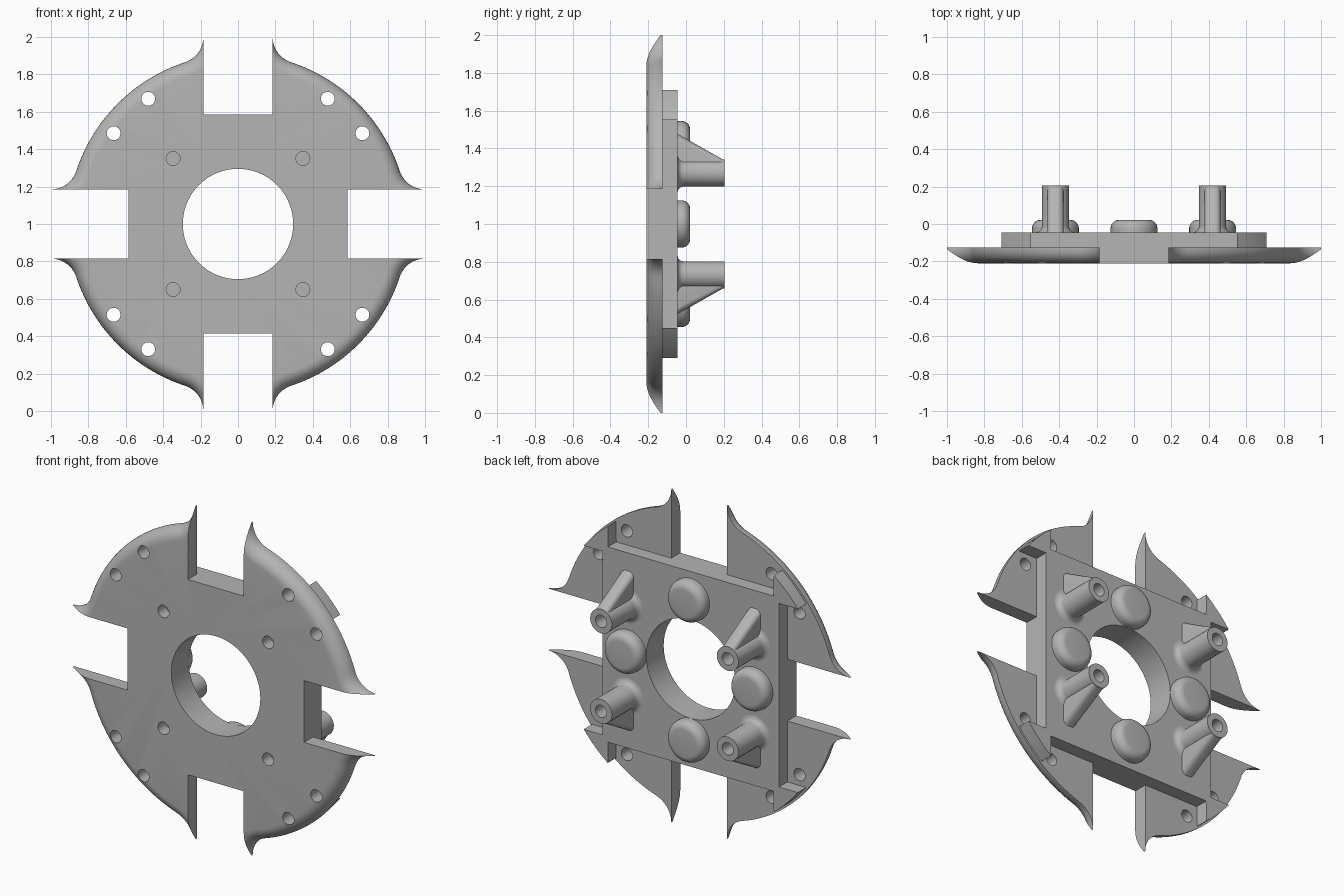
import bpy, bmesh, math
from mathutils import Vector

cube = bpy.data.objects.get("Cube")
if cube:
    bpy.data.objects.remove(cube, do_unlink=True)

grey = bpy.data.materials.new("plain_grey")
grey.use_nodes = True
COLOUR = (0.46, 0.46, 0.46, 1)
grey.diffuse_color = COLOUR
grey.node_tree.nodes["Principled BSDF"].inputs["Base Color"].default_value = COLOUR

FRONT, MID, BACK, TOP = -0.21, -0.125, -0.045, 0.205   # depth levels along y
SLOT, HALF = 0.185, 0.585                              # slot half width, square half size
RIM, FLARE, EDGE = 0.91, 0.142, 0.075                  # petal arc, tip flare, edge rounding


def finish(name, bm):
    bmesh.ops.remove_doubles(bm, verts=bm.verts, dist=1e-5)
    bmesh.ops.recalc_face_normals(bm, faces=bm.faces)
    mesh = bpy.data.meshes.new(name)
    bm.to_mesh(mesh)
    bm.free()
    mesh.materials.append(grey)
    obj = bpy.data.objects.new(name, mesh)
    bpy.context.collection.objects.link(obj)
    return obj


def select(obj):
    bpy.ops.object.select_all(action='DESELECT')
    obj.select_set(True)
    bpy.context.view_layer.objects.active = obj


def smooth(obj):
    select(obj)
    bpy.ops.object.shade_smooth_by_angle(angle=math.radians(35))


def stack(bm, layers):
    """Skin a stack of (y, outline) layers and cap both ends."""
    rings = [[bm.verts.new((x, y, z + 1)) for x, z in pts] for y, pts in layers]
    n = len(rings[0])
    for a, b in zip(rings, rings[1:]):
        for i in range(n):
            j = (i + 1) % n
            bm.faces.new((a[i], a[j], b[j], b[i]))
    bm.faces.new(rings[0])
    bm.faces.new(rings[-1])


def four_fold(pts):
    out = []
    for _ in range(4):
        out += pts
        pts = [(z, -x) for x, z in pts]
    return out


def petal_outline(inset):
    """Slotted disc outline with flared tips, drawn inwards by inset."""
    cx, cz = SLOT + FLARE, 1.0
    f, r = FLARE + inset, RIM - inset
    start = math.pi + math.acos(FLARE / f)
    end = math.pi + math.atan2(cz, cx)
    half = [(SLOT, HALF)]
    for i in range(13):
        a = start + (end - start) * i / 12
        half.append((cx + f * math.cos(a), cz + f * math.sin(a)))
    first = math.atan2(cz, cx)
    for i in range(1, 13):
        a = first + (math.pi / 4 - first) * i / 12
        half.append((r * math.cos(a), r * math.sin(a)))
    return four_fold(half + [(z, x) for x, z in reversed(half[:-1])])


def circle(x, z, r, n):
    return [(x + r * math.cos(2 * math.pi * i / n), z + r * math.sin(2 * math.pi * i / n))
            for i in range(n)]


def lathe(name, profile, x, z):
    """Turn a (radius, y) profile about an axis along y."""
    bm = bmesh.new()
    verts = [bm.verts.new((x + r, y, z + 1)) for r, y in profile]
    edges = [bm.edges.new(pair) for pair in zip(verts, verts[1:])]
    bmesh.ops.spin(bm, geom=verts + edges, cent=Vector((x, 0, z + 1)), axis=Vector((0, 1, 0)),
                   steps=40, angle=2 * math.pi)
    obj = finish(name, bm)
    smooth(obj)


# Front plate with four petals and a rounded outer edge
bm = bmesh.new()
layers = [(MID, petal_outline(0))]
for i in range(9):
    a = math.pi / 2 * i / 8
    layers.append((FRONT + EDGE * (1 - math.sin(a)), petal_outline(EDGE * (1 - math.cos(a)))))
stack(bm, layers)
front_plate = finish("front_plate", bm)

# Square back block with small corner tabs
bm = bmesh.new()
arc = [math.radians(52.2 - 14.4 * i / 6) for i in range(7)]
corner = [(0.55, HALF)] + [(0.898 * math.cos(a), 0.898 * math.sin(a)) for a in arc] + [(HALF, 0.55)]
outline = four_fold(corner)
stack(bm, [(MID, outline), (BACK, outline)])
back_block = finish("back_block", bm)

# Bore, rim holes and blind front holes
bm = bmesh.new()
holes = [(0, 0, 0.295, 96, 0.1)]
for sx in (-1, 1):
    for sz in (-1, 1):
        holes += [(sx * 0.48, sz * 0.67, 0.037, 28, 0), (sx * 0.665, sz * 0.485, 0.037, 28, 0),
                  (sx * 0.347, sz * 0.35, 0.037, 28, -0.135)]
for x, z, r, n, depth in holes:
    ring = circle(x, z, r, n)
    stack(bm, [(-0.3, ring), (depth, ring)])
cutter = finish("hole_cutter", bm)
cutter.hide_render = True
for obj in (front_plate, back_block):
    mod = obj.modifiers.new("holes", 'BOOLEAN')
    mod.operation = 'DIFFERENCE'
    mod.solver = 'EXACT'
    mod.object = cutter
    select(obj)
    bpy.ops.object.modifier_apply(modifier=mod.name)
    smooth(obj)
bpy.data.objects.remove(cutter, do_unlink=True)

# Round pads around the bore
pad = [(0, BACK - 0.005), (0.125, BACK - 0.005)]
for i in range(8):
    a = math.pi / 2 * i / 7
    pad.append((0.08 + 0.045 * math.cos(a), -0.023 + 0.045 * math.sin(a)))
pad.append((0, 0.022))
for side, x, z in (("left", 0.42, 0), ("right", -0.42, 0), ("top", 0, 0.42), ("bottom", 0, -0.42)):
    lathe("pad_" + side, pad, x, z)

# Hollow standoffs, each with a sloping rib
post = [(0, BACK - 0.005), (0.105, BACK - 0.005), (0.105, BACK)]
for i in range(1, 6):
    a = math.pi / 2 * i / 5
    post.append((0.105 - 0.033 * math.sin(a), BACK + 0.033 * (1 - math.cos(a))))
post += [(0.072, TOP), (0.037, TOP), (0.037, 0.05), (0, 0.05)]
for side, sx in (("left", 1), ("right", -1)):
    for level, sz in (("upper", 1), ("lower", -1)):
        x, z = sx * 0.42, sz * 0.27
        lathe(f"standoff_{level}_{side}", post, x, z)
        bm = bmesh.new()
        shape = [(BACK - 0.005, 0.045), (BACK - 0.005, 0.21), (TOP - 0.003, 0.068), (TOP - 0.003, 0.045)]
        sides = [[bm.verts.new((x + w, y, 1 + z + sz * d)) for y, d in shape] for w in (-0.042, 0.042)]
        bm.faces.new(sides[0])
        bm.faces.new(sides[1])
        for i in range(4):
            j = (i + 1) % 4
            bm.faces.new((sides[0][i], sides[0][j], sides[1][j], sides[1][i]))
        bmesh.ops.recalc_face_normals(bm, faces=bm.faces)
        ridges = [bm.edges.get((s[1], s[2])) for s in sides]
        bmesh.ops.bevel(bm, geom=ridges, offset=0.03, segments=5, profile=0.5, affect='EDGES')
        smooth(finish(f"rib_{level}_{side}", bm))
